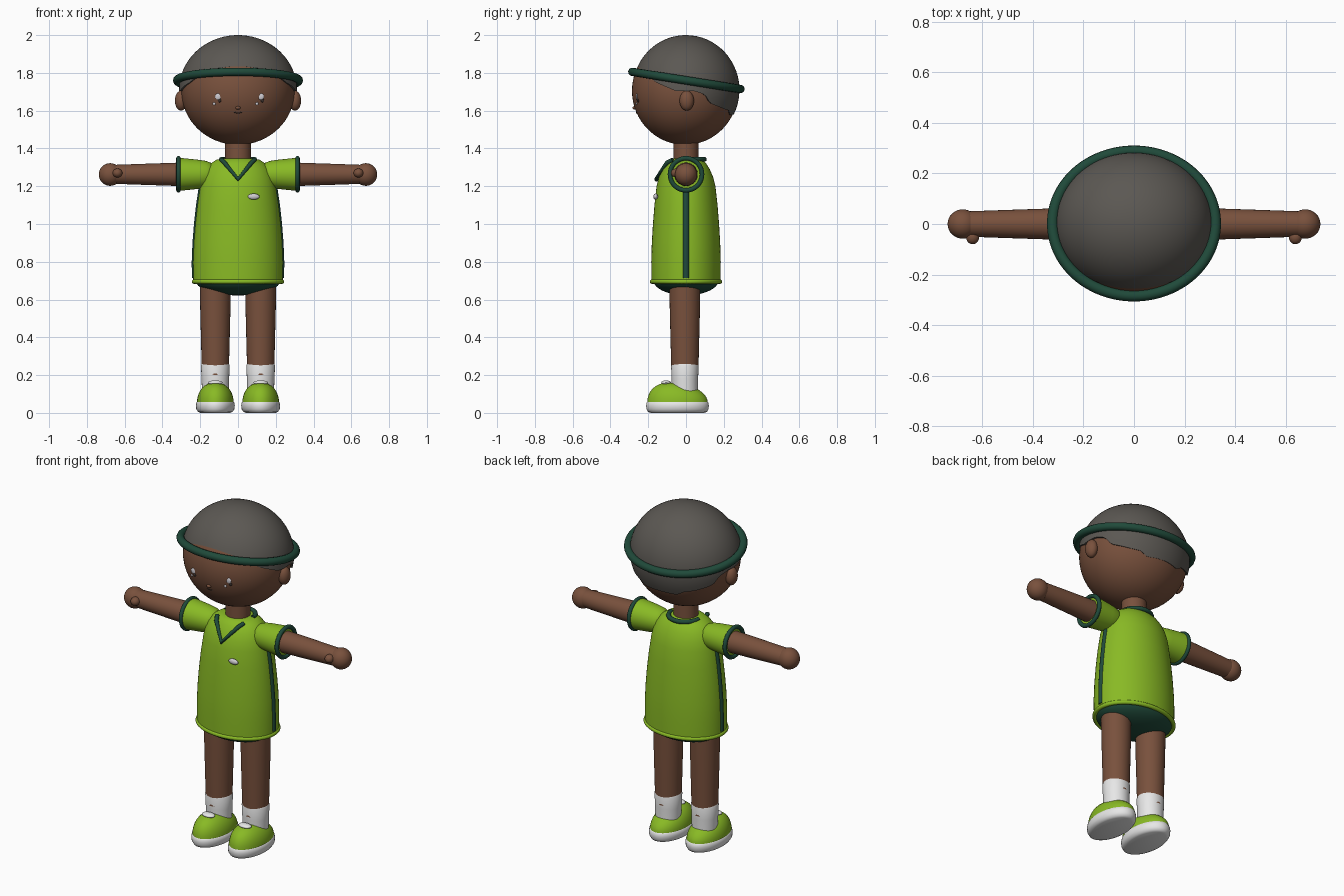
import bpy, bmesh, math
from mathutils import Matrix, Vector

if "Cube" in bpy.data.objects:
    bpy.data.objects.remove(bpy.data.objects["Cube"])


def colour(name, r, g, b):
    m = bpy.data.materials.new(name)
    m.diffuse_color = (r, g, b, 1)
    m.use_nodes = True
    m.node_tree.nodes["Principled BSDF"].inputs["Base Color"].default_value = m.diffuse_color
    return m


SKIN = colour("brown_skin", 0.19, 0.082, 0.046)
HAIR = colour("charcoal_hair", 0.105, 0.097, 0.086)
LIME = colour("lime_green", 0.25, 0.49, 0.018)
DARK = colour("dark_green", 0.014, 0.068, 0.042)
WHITE = colour("white", 0.80, 0.80, 0.80)
GLINT = colour("pale_grey", 0.62, 0.60, 0.64)
INK = colour("dark_features", 0.045, 0.03, 0.025)


def finish(name, bm, mat, matrix=None):
    bmesh.ops.recalc_face_normals(bm, faces=bm.faces)
    me = bpy.data.meshes.new(name)
    bm.to_mesh(me)
    bm.free()
    me.materials.append(mat)
    ob = bpy.data.objects.new(name, me)
    bpy.context.collection.objects.link(ob)
    if matrix is not None:
        me.transform(matrix)
    me.shade_smooth()
    me.set_sharp_from_angle(angle=math.radians(50))
    return ob


def ellipsoid(name, centre, radii, mat, seg=32):
    bm = bmesh.new()
    bmesh.ops.create_uvsphere(bm, u_segments=seg, v_segments=seg // 2, radius=1)
    return finish(name, bm, mat, Matrix.Translation(centre) @ Matrix.Diagonal((*radii, 1)))


def lathe(name, rings, mat, matrix=None, seg=48):
    """Capped skin over elliptical rings (z, rx, ry)."""
    bm = bmesh.new()
    loops = []
    for z, rx, ry in rings:
        loops.append([bm.verts.new((rx * math.cos(2 * math.pi * i / seg),
                                    ry * math.sin(2 * math.pi * i / seg), z)) for i in range(seg)])
    for a, b in zip(loops, loops[1:]):
        for i in range(seg):
            j = (i + 1) % seg
            bm.faces.new((a[i], a[j], b[j], b[i]))
    bm.faces.new(loops[0])
    bm.faces.new(loops[-1])
    return finish(name, bm, mat, matrix)


def ring(name, rx, ry, minor, mat, matrix, seg=64, sides=12):
    """Elliptical torus around local z."""
    bm = bmesh.new()
    grid = []
    for i in range(seg):
        a = 2 * math.pi * i / seg
        row = []
        for k in range(sides):
            t = 2 * math.pi * k / sides
            c = minor * math.cos(t)
            row.append(bm.verts.new(((rx + c) * math.cos(a), (ry + c) * math.sin(a), minor * math.sin(t))))
        grid.append(row)
    for i in range(seg):
        a, b = grid[i], grid[(i + 1) % seg]
        for k in range(sides):
            n = (k + 1) % sides
            bm.faces.new((a[k], b[k], b[n], a[n]))
    return finish(name, bm, mat, matrix)


def tube(name, points, radius, mat):
    cu = bpy.data.curves.new(name, 'CURVE')
    cu.dimensions = '3D'
    cu.bevel_depth = radius
    cu.bevel_resolution = 3
    cu.use_fill_caps = True
    sp = cu.splines.new('POLY')
    sp.points.add(len(points) - 1)
    for p, co in zip(sp.points, points):
        p.co = (*co, 1)
    cu.materials.append(mat)
    ob = bpy.data.objects.new(name, cu)
    bpy.context.collection.objects.link(ob)
    return ob


def lerp(table, t):
    for (a, u), (b, v) in zip(table, table[1:]):
        if t <= b:
            return u + (v - u) * (t - a) / (b - a)
    return table[-1][1]


# Head
HC, HR = Vector((0, -0.005, 1.705)), (0.300, 0.281, 0.286)
ellipsoid("head", HC, HR, SKIN, 64)


def face_y(x, z):
    k = 1 - (x / HR[0]) ** 2 - ((z - HC.z) / HR[2]) ** 2
    return HC.y - HR[1] * math.sqrt(max(k, 0))


# Hair cap: dome from the crown down to a hairline that varies front to back
HAIRLINE = [(-1, 1.835), (-.8, 1.80), (-.57, 1.75), (-.2, 1.705), (.15, 1.705),
            (.36, 1.685), (.46, 1.64), (.75, 1.61), (.87, 1.60), (.93, 1.575), (1, 1.58)]
bm = bmesh.new()
N, M, cz, rz = 96, 20, 1.71, 0.29
crown = bm.verts.new((0, 0, cz + rz))
cols = []
for i in range(N):
    a = 2 * math.pi * i / N
    end = math.acos((lerp(HAIRLINE, math.sin(a)) - cz) / rz)
    col = []
    for k in range(1, M + 2):
        th, f = end * min(k, M) / M, (1 if k <= M else 0.93)
        col.append(bm.verts.new((0.312 * f * math.sin(th) * math.cos(a),
                                 0.283 * f * math.sin(th) * math.sin(a), cz + rz * f * math.cos(th))))
    cols.append(col)
for i in range(N):
    a, b = cols[i], cols[(i + 1) % N]
    bm.faces.new((crown, a[0], b[0]))
    for k in range(M):
        bm.faces.new((a[k], a[k + 1], b[k + 1], b[k]))
finish("hair", bm, HAIR)

# Headband, tilted down toward the back
ring("headband", 0.322, 0.290, 0.022, DARK,
     Matrix.Translation((0, 0.002, 1.76)) @ Matrix.Rotation(math.radians(-9), 4, 'X'), 96)

# Face features
ellipsoid("nose", (0, face_y(0, 1.615), 1.615), (0.014, 0.012, 0.009), SKIN, 16)
tube("mouth", [(x, face_y(x, 1.59) + 0.001, 1.588 + 10 * x * x) for x in (-.02, -.01, 0, .01, .02)], 0.003, INK)
for s, side in ((-1, "right"), (1, "left")):
    x = s * 0.113
    for part, dx, z, r, mat in (("eye_glint", 0.008, 1.674, 0.017, GLINT),
                                ("eye_small_glint", -0.013, 1.637, 0.008, GLINT),
                                ("eye_pupil", 0.016, 1.653, 0.009, INK)):
        ellipsoid(f"{side}_{part}", (x + dx, face_y(x + dx, z), z), (r, 0.005, r), mat, 16)
    ellipsoid(f"{side}_ear", (s * 0.302, 0.004, 1.653), (0.032, 0.038, 0.053), SKIN)

# Neck, shirt and shorts
lathe("neck", [(1.30, .068, .066), (1.46, .068, .066)], SKIN)
SHIRT = [(.69, .237, .183), (.80, .238, .184), (.90, .234, .181), (1.0, .226, .175), (1.1, .215, .167),
         (1.2, .200, .156), (1.25, .188, .143), (1.29, .170, .126), (1.32, .145, .107), (1.34, .115, .088),
         (1.348, .07, .066)]
lathe("shirt", SHIRT, LIME, seg=64)
ring("shirt_hem", .233, .180, .012, LIME, Matrix.Translation((0, 0, .695)))
ellipsoid("shorts", (0, 0, .705), (.228, .174, .083), DARK, 48)
ellipsoid("badge", (.083, -.161, 1.145), (.031, .012, .016), GLINT, 24)

# Collar: open V in front and an arc behind the neck
tube("collar_v", [(-.088, -.070, 1.340), (-.072, -.100, 1.325), (0, -.156, 1.237),
                  (.072, -.100, 1.325), (.088, -.070, 1.340)], .012, DARK)
tube("collar_back", [(.088 * math.cos(a), .012 + .085 * math.sin(a), 1.342)
                     for a in [math.pi * i / 16 for i in range(17)]], .013, DARK)

for s, side in ((-1, "right"), (1, "left")):
    # Side stripe following the shirt profile
    tube(f"{side}_stripe", [(s * (lerp([(z, rx) for z, rx, _ in SHIRT], z) - .010), 0, z)
                            for z in (.715, .80, .90, 1.0, 1.1, 1.19)], .018, DARK)

    # Sleeve and arm run along x
    along = Matrix.Translation((0, 0, 1.263)) @ Matrix.Rotation(s * math.pi / 2, 4, 'Y')
    lathe(f"{side}_sleeve", [(x, r, r) for x, r in ((.12, .02), (.127, .045), (.145, .062), (.17, .071),
                                                   (.21, .077), (.315, .088))], LIME, along)
    ring(f"{side}_cuff", .085, .085, .012, DARK, along @ Matrix.Translation((0, 0, .315)), 40)
    lathe(f"{side}_arm", [(x, r, r) for x, r in ((.28, .063), (.40, .059), (.52, .055), (.66, .050))], SKIN, along)
    ellipsoid(f"{side}_hand", (s * .677, 0, 1.262), (.060, .058, .060), SKIN)
    ellipsoid(f"{side}_thumb", (s * .638, -.052, 1.27), (.026, .028, .024), SKIN, 20)

    # Leg, sock and shoe
    leg = Matrix.Translation((s * .12, -.006, 0))
    lathe(f"{side}_leg", [(.20, .071, .071), (.35, .075, .075), (.55, .080, .080), (.70, .082, .082)], SKIN, leg)
    lathe(f"{side}_sock", [(.09, .070, .070), (.18, .073, .070), (.25, .076, .073), (.26, .072, .070)], WHITE, leg)
    shoe = Matrix.Translation((s * .12, -.045, 0))
    lathe(f"{side}_sole", [(0, .080, .142), (.006, .092, .156), (.02, .101, .164), (.04, .103, .166),
                           (.055, .100, .163), (.064, .092, .155)], WHITE, shoe)
    upper = []
    for i in range(10):
        a = math.radians(9.5 * i)
        upper.append((.055 + .105 * math.sin(a), .097 * math.cos(a) ** .8, .160 * math.cos(a) ** .8))
    ob = lathe(f"{side}_shoe", upper, LIME, shoe)
    for v in ob.data.vertices:  # raise the toe, lower the heel
        v.co.z -= (v.co.y + .07) * .12 * max(0, (v.co.z - .055) / .1)
    ellipsoid(f"{side}_laces", (s * .12, -.105, .160), (.040, .026, .012), WHITE, 20)
